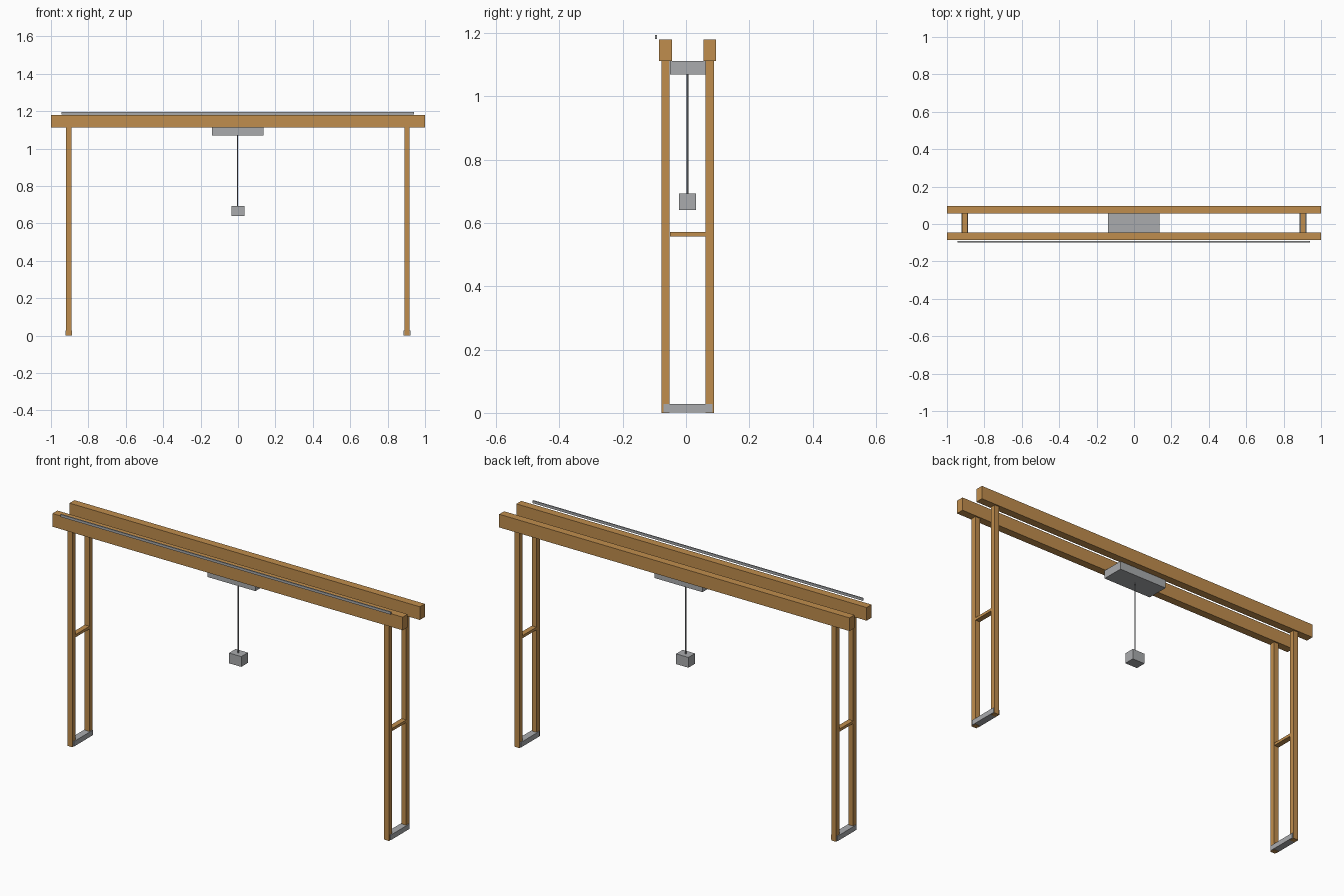
import bpy
import bmesh
from mathutils import Matrix

cube = bpy.data.objects.get("Cube")
if cube:
    bpy.data.objects.remove(cube, do_unlink=True)


def material(name, rgb):
    m = bpy.data.materials.new(name)
    m.use_nodes = True
    m.diffuse_color = (*rgb, 1)
    m.node_tree.nodes["Principled BSDF"].inputs["Base Color"].default_value = (*rgb, 1)
    return m


OCHRE = material("ochre_paint", (0.53, 0.27, 0.075))
GREY = material("light_grey", (0.40, 0.41, 0.42))
STEEL = material("cable_grey", (0.25, 0.26, 0.28))


def add_object(name, bm, mat):
    mesh = bpy.data.meshes.new(name)
    bm.to_mesh(mesh)
    bm.free()
    mesh.materials.append(mat)
    obj = bpy.data.objects.new(name, mesh)
    bpy.context.collection.objects.link(obj)
    return obj


def box(name, x, y, z, mat):
    """Box from its (min, max) extent along each axis."""
    bm = bmesh.new()
    centre = [(a + b) / 2 for a, b in (x, y, z)]
    size = [b - a for a, b in (x, y, z)]
    bmesh.ops.create_cube(bm, size=1, matrix=Matrix.Translation(centre) @ Matrix.Diagonal((*size, 1)))
    return add_object(name, bm, mat)


def around(c, width):
    return (c - width / 2, c + width / 2)


MID_Y = 0.005        # centre line between the girders
BEAM_Z = (1.112, 1.18)

# Twin girders
for label, side in (("front", -1), ("back", 1)):
    box(f"{label}_girder", (-1, 1), around(MID_Y + side * 0.07, 0.04), BEAM_Z, OCHRE)

# Leg frames: two posts, a rung and a foot at each end
for end, x in (("right", -0.905), ("left", 0.903)):
    for label, side in (("front", -1), ("back", 1)):
        box(f"{end}_{label}_leg", around(x, 0.027), around(MID_Y + side * 0.07, 0.026),
            (0, BEAM_Z[0]), OCHRE)
    box(f"{end}_rung", around(x, 0.027), (-0.051, 0.062), (0.557, 0.571), OCHRE)
    box(f"{end}_foot", around(x, 0.036), around(MID_Y + 0.001, 0.154), (0.002, 0.028), GREY)

# Trolley, hoist cable and hanging block
box("trolley", (-0.138, 0.135), (-0.051, 0.063), (1.07, BEAM_Z[0]), GREY)
bm = bmesh.new()
bmesh.ops.create_cone(bm, cap_ends=True, segments=12, radius1=0.003, radius2=0.003, depth=0.38,
                      matrix=Matrix.Translation((-0.002, MID_Y, 0.88)))
cable = add_object("hoist_cable", bm, STEEL)
for p in cable.data.polygons:
    p.use_smooth = len(p.vertices) == 4
box("hook_block", around(-0.001, 0.07), around(MID_Y, 0.054), (0.641, 0.694), GREY)

# Power rail running alongside the front girder
box("power_rail", (-0.945, 0.94), (-0.098, -0.092), (1.182, 1.195), GREY)
